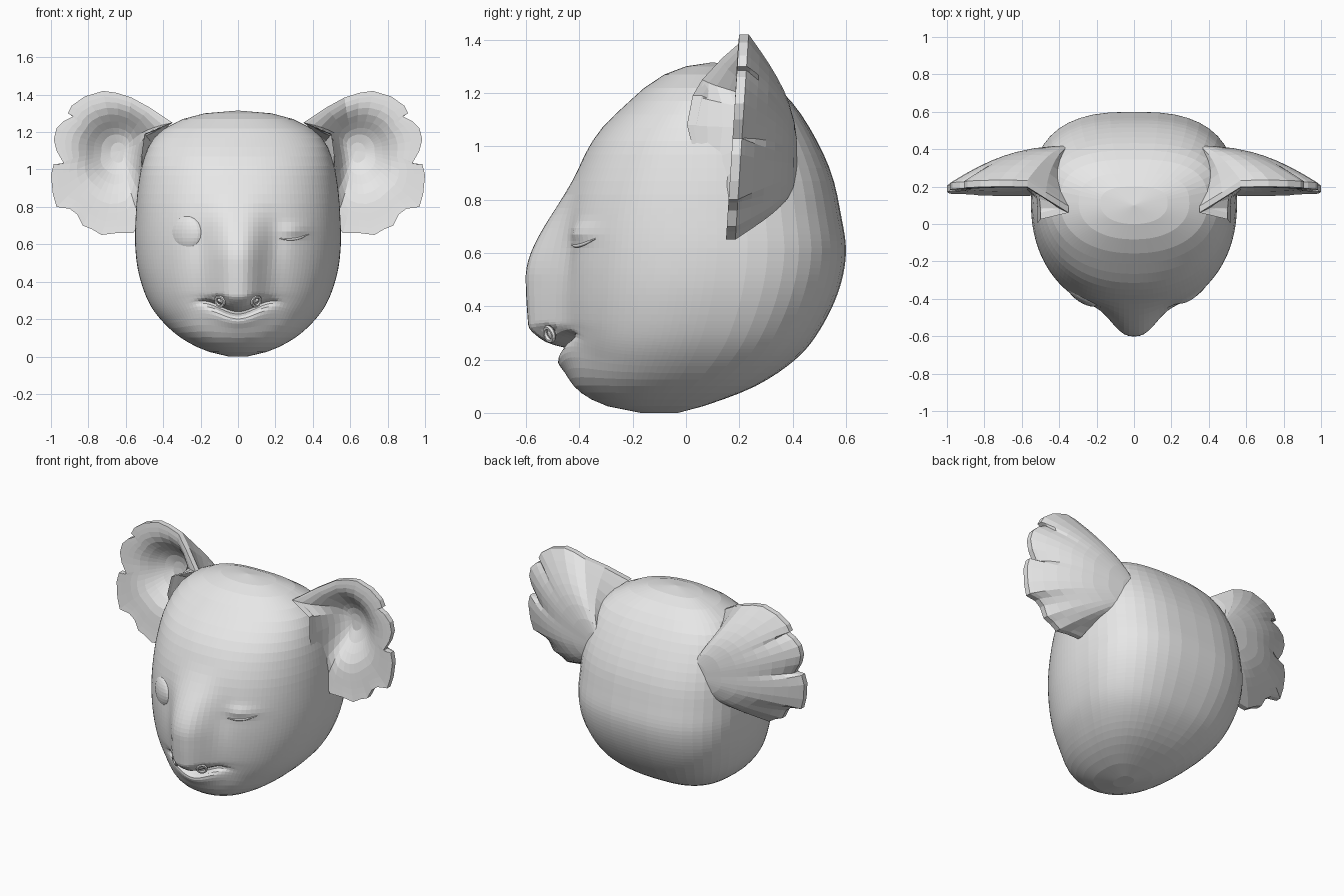
import bpy, bmesh, math
from mathutils import Vector

if "Cube" in bpy.data.objects:
    bpy.data.objects.remove(bpy.data.objects["Cube"])

# One plain grey for the whole head
grey = bpy.data.materials.new("light_grey")
grey.use_nodes = True
grey.diffuse_color = (0.8, 0.8, 0.8, 1)
grey.node_tree.nodes["Principled BSDF"].inputs["Base Color"].default_value = (0.8, 0.8, 0.8, 1)


def sstep(a, b, v):
    t = max(0, min(1, (v - a) / (b - a)))
    return t * t * (3 - 2 * t)


def bump(v, centre, width, power=2):
    return math.exp(-abs((v - centre) / width) ** power)


def lerp(a, b, t):
    return a + (b - a) * t


def skin(name, rings, start, end):
    """Bridge closed rings of points, closing the ends on a pole point."""
    bm = bmesh.new()
    loops = [[bm.verts.new(p) for p in ring] for ring in rings]
    n = len(loops[0])
    for a, b in zip(loops, loops[1:]):
        for i in range(n):
            j = (i + 1) % n
            bm.faces.new((a[i], a[j], b[j], b[i]))
    for pole, loop in ((start, loops[0]), (end, loops[-1])):
        tip = bm.verts.new(pole)
        for i in range(n):
            bm.faces.new((loop[i], loop[(i + 1) % n], tip))
    bmesh.ops.recalc_face_normals(bm, faces=bm.faces)
    mesh = bpy.data.meshes.new(name)
    bm.to_mesh(mesh)
    bm.free()
    obj = bpy.data.objects.new(name, mesh)
    bpy.context.collection.objects.link(obj)
    mesh.materials.append(grey)


# Skull profile: height, front, back, half width
PROFILE = [
    (0, -.17, -.03, .05), (.03, -.31, .08, .17), (.1, -.42, .26, .305),
    (.2, -.46, .41, .415), (.3, -.465, .495, .482), (.45, -.475, .57, .532),
    (.6, -.475, .6, .55), (.75, -.455, .58, .547), (.9, -.41, .545, .535),
    (1.05, -.33, .475, .505), (1.18, -.2, .385, .44), (1.26, -.1, .29, .32),
    (1.3, 0, .2, .18)]


def section(z):
    """Smoothly interpolated front, back and half width at a height."""
    last = len(PROFILE) - 1
    k = next((i for i in range(last) if z <= PROFILE[i + 1][0]), last - 1)
    p, q = PROFILE[k], PROFILE[k + 1]
    o, r = PROFILE[max(k - 1, 0)], PROFILE[min(k + 2, last)]
    h = q[0] - p[0]
    t = (z - p[0]) / h
    out = []
    for c in (1, 2, 3):
        m0 = (q[c] - o[c]) / (q[0] - o[0]) * h
        m1 = (r[c] - p[c]) / (r[0] - p[0]) * h
        out.append(p[c] * (1 + 2 * t) * (1 - t) ** 2 + m0 * t * (1 - t) ** 2
                   + q[c] * t * t * (3 - 2 * t) + m1 * t * t * (t - 1))
    return out


def face_y(x, z):
    """Front surface with muzzle, lips, nostril dents and eyelid."""
    f, b, w = section(z)
    mid = lerp(f, b, .55)
    y = mid - (mid - f) * max(0, 1 - abs(x / w) ** 2.2) ** (1 / 2.2)
    muzzle = .125 * sstep(.2, .33, z) * (1 - sstep(.5, .92, z))
    y -= muzzle * bump(x, 0, .135, 2.6)
    wide = bump(x, 0, .18, 4)
    y += .065 * wide * bump(z, .235, .017)
    y -= .022 * wide * bump(z, .19, .035)
    y += .035 * bump(abs(x), .095, .022) * bump(z, .295, .022)
    y += .012 * bump(abs(x), .2, .06) * bump(z, .62, .12)
    if x > 0:
        y -= .018 * bump(x, .3, .075) * bump(z, .675, .035)
    return y


# Head: stacked sections, finer around the muzzle and eyes
heights, z = [], 0
while z < 1.29:
    heights.append(z)
    z += .013 if .15 < z < .34 else .025 if z < .76 else .05
heights.append(1.3)
FRONT, BACK = 64, 22
rings = []
for z in heights:
    f, b, w = section(z)
    mid = lerp(f, b, .55)
    ring = []
    for i in range(FRONT):
        a = math.pi * i / FRONT
        x = -w * math.cos(a)
        smile = .2 * math.sin(a) ** 2 * (x / .22) ** 2 * bump(x, 0, .22) * bump(z, .23, .08)
        ring.append((x, face_y(x, z), z + smile))
    for i in range(BACK):
        a = math.pi * i / BACK
        c, s = math.cos(a), math.sin(a)
        ring.append((math.copysign(w * abs(c) ** .74, c), mid + (b - mid) * abs(s) ** .74, z))
    rings.append(ring)
skin("head", rings, (0, -.1, 0), (0, .1, 1.315))

# Ear: scalloped rim, hollow front and domed back
RIM = [
    (.35, 1.25), (.47, 1.33), (.57, 1.385), (.65, 1.41), (.72, 1.42), (.82, 1.39),
    (.89, 1.34), (.91, 1.3), (.88, 1.285), (.93, 1.26), (.97, 1.22), (.985, 1.16),
    (.97, 1.1), (.93, 1.03), (.985, 1.03), (1, .97), (.99, .87), (.97, .8),
    (.9, .79), (.86, .76), (.83, .7), (.78, .68), (.73, .65), (.65, .66),
    (.56, .66), (.52, .73), (.5, .82), (.505, .93), (.515, 1.08), (.5, 1.19)]

# Rim with its scallops averaged away, used further from the edge
SOFT = RIM
for _ in range(4):
    SOFT = [tuple((SOFT[i - 1][c] + 2 * p[c] + SOFT[(i + 1) % len(SOFT)][c]) / 4
                  for c in (0, 1)) for i, p in enumerate(SOFT)]


def rim_y(x, z):
    base = .15 + .065 * (z - .65)
    inner = 1 - sstep(.5, .68, x)
    return base - base * inner * max(0, 1 - ((z - 1.08) / .3) ** 2)


def ear_ring(side, t, centre, depth):
    """Rim shrunk toward a centre; depth gives y from the point and rim."""
    ring = []
    for rim, soft in zip(RIM, SOFT):
        edge = [lerp(s, r, t ** 5) for s, r in zip(soft, rim)]
        x, z = (lerp(c, e, t) for c, e in zip(centre, edge))
        ring.append((side * x, depth(x, z, t, rim_y(*edge)), z))
    return ring


HOLLOW, ROOT = (.63, 1.1), (.3, .93)


def hollow_y(x, z, t, rim):
    d = math.dist((x, z), HOLLOW)
    return lerp(.18, rim, t ** 3) + .13 * bump(d, 0, .18, 3) * (1 - t ** 8)


def back_y(x, z, t, rim):
    return lerp(.42, rim + .035, t ** 2.5)


for side, label in ((1, "left_ear"), (-1, "right_ear")):
    front = [ear_ring(side, t, HOLLOW, hollow_y)
             for t in (.15, .3, .42, .54, .66, .77, .86, .93, .98, 1)]
    back = [ear_ring(side, t, ROOT, back_y)
            for t in (1, .97, .9, .8, .7, .6, .5, .35, .2)]
    skin(label, front + back, (side * HOLLOW[0], .31, HOLLOW[1]), (side * ROOT[0], .42, ROOT[1]))


def finish(name):
    obj = bpy.context.object
    obj.name = name
    obj.data.materials.append(grey)
    return obj


# Open right eye, nearly flush with the face
outward = Vector((-.56, -.82, .1))
spot = Vector((-.29, face_y(-.29, .66), .66)) - outward * .03
bpy.ops.mesh.primitive_uv_sphere_add(
    segments=24, ring_count=14, radius=.1, location=spot, rotation=(0, 0, -.6))
finish("right_eye").scale.y = .45


# Closed left eyelid edge: a thin tapered strand lying on the face
STEPS = 10
curve = bpy.data.curves.new("left_eyelid_edge", "CURVE")
curve.dimensions = "3D"
curve.bevel_depth = .007
curve.bevel_resolution = 1
line = curve.splines.new("POLY")
line.points.add(STEPS)
for i, point in enumerate(line.points):
    t = i / STEPS
    x, z = .22 + .16 * t, .632 - .01 * math.sin(math.pi * t) + .022 * t * t
    point.co = (x, face_y(x, z), z, 1)
    point.radius = .3 + .7 * math.sin(math.pi * t)
lid = bpy.data.objects.new("left_eyelid_edge", curve)
bpy.context.collection.objects.link(lid)
curve.materials.append(grey)

# Nostril rims
for side, label in ((1, "left"), (-1, "right")):
    x = side * .097
    bpy.ops.mesh.primitive_torus_add(
        major_segments=16, minor_segments=6, major_radius=.026, minor_radius=.009,
        location=(x, face_y(x, .295) - .022, .295), rotation=(math.pi / 2 + .3, 0, side * .6))
    finish(label + "_nostril_rim")
